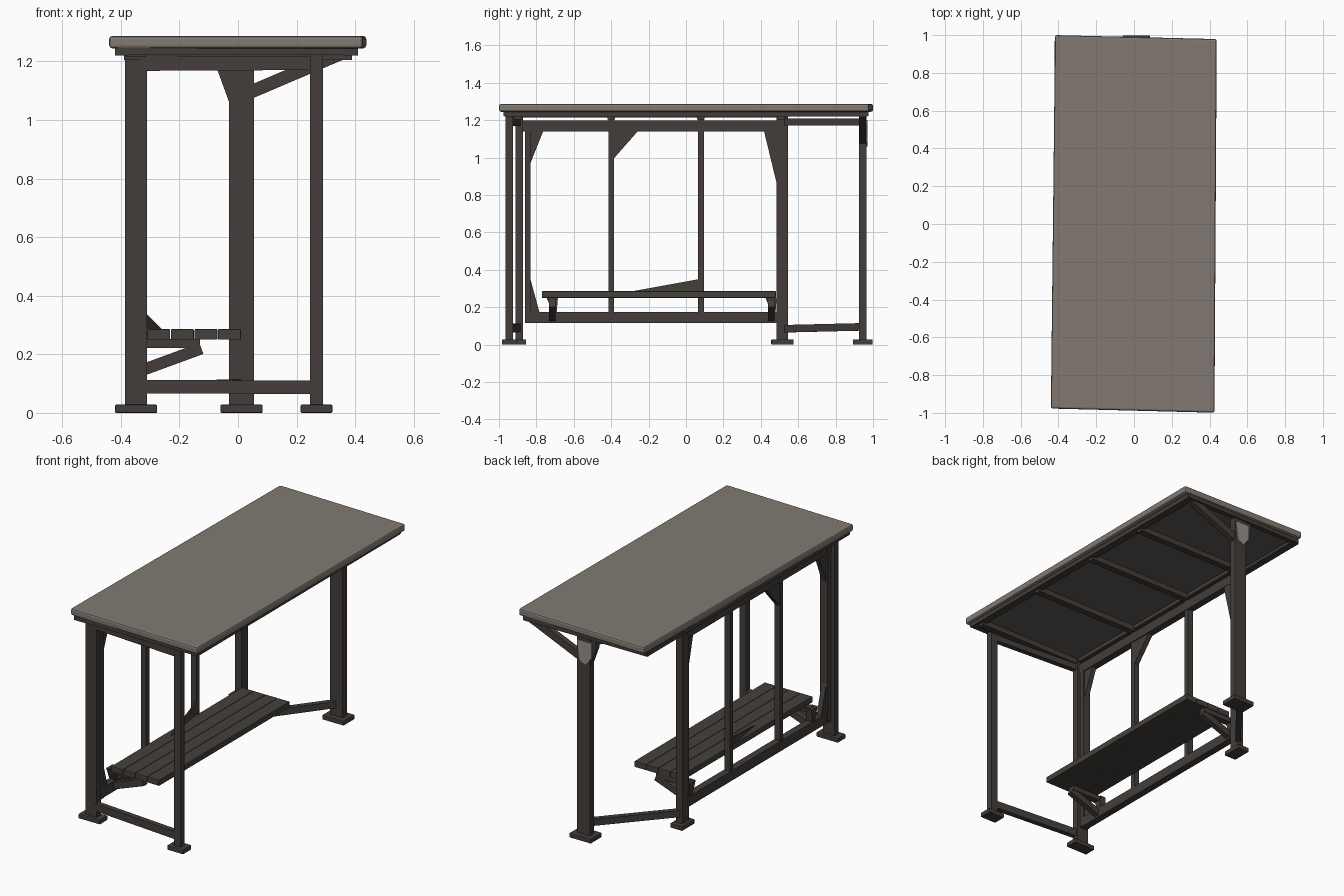
import bpy
from mathutils import Vector

cube = bpy.data.objects.get("Cube")
if cube:
    bpy.data.objects.remove(cube, do_unlink=True)


def make_material(name, rgb):
    mat = bpy.data.materials.new(name)
    mat.use_nodes = True
    mat.diffuse_color = (*rgb, 1)
    mat.node_tree.nodes["Principled BSDF"].inputs["Base Color"].default_value = (*rgb, 1)
    return mat


ROOF = make_material("weathered_roof", (0.225, 0.195, 0.17))
FRAME = make_material("dark_timber", (0.057, 0.048, 0.042))
SEAT = make_material("bench_timber", (0.060, 0.053, 0.046))
LINING = make_material("roof_lining", (0.115, 0.103, 0.09))
PATCH = make_material("bare_patch", (0.30, 0.29, 0.28))


def prism(name, ring, offset, mat, bevel=0.0):
    """Extrude a flat ring of points along an offset."""
    n = len(ring)
    a = [Vector(p) for p in ring]
    verts = a + [p + Vector(offset) for p in a]
    normal = (a[1] - a[0]).cross(a[2] - a[0])
    faces = [list(range(n))[::-1], list(range(n, 2 * n))]
    faces += [[i, (i + 1) % n, (i + 1) % n + n, i + n] for i in range(n)]
    if normal.dot(Vector(offset)) < 0:
        faces = [f[::-1] for f in faces]
    mesh = bpy.data.meshes.new(name)
    mesh.from_pydata(verts, [], faces)
    mesh.materials.append(mat)
    obj = bpy.data.objects.new(name, mesh)
    bpy.context.collection.objects.link(obj)
    if bevel:
        mod = obj.modifiers.new("soft_edges", "BEVEL")
        mod.width = bevel
        mod.segments = 2
    return obj


def box(name, x, y, z, mat=FRAME, bevel=0.0):
    ring = [(x[0], y[0], z[0]), (x[1], y[0], z[0]), (x[1], y[1], z[0]), (x[0], y[1], z[0])]
    return prism(name, ring, (0, 0, z[1] - z[0]), mat, bevel)


def beam(name, p, q, width, height, mat=FRAME):
    """Square-cut bar between two points."""
    p, q = Vector(p), Vector(q)
    side = (q - p).cross(Vector((0, 0, 1))).normalized()
    up = side.cross(q - p).normalized()
    s, u = side * width / 2, up * height / 2
    return prism(name, [p - s - u, p + s - u, p + s + u, p - s + u], q - p, mat)


def gusset(name, points, x, thick=0.03):
    """Triangular plate in the plane of the rear wall."""
    return prism(name, [(x - thick / 2, y, z) for y, z in points], (thick, 0, 0), FRAME)


# Roof slab, lining and the framing below it
prism("roof_slab", [(-0.440, -0.977, 1.245), (0.426, -0.999, 1.245),
                    (0.438, 0.979, 1.245), (-0.418, 1.0, 1.245)], (0, 0, 0.042), ROOF, 0.010)
box("roof_lining", (-0.40, 0.40), (-0.95, 0.95), (1.238, 1.246), LINING)
for name, x in (("eave_beam_rear", -0.40), ("eave_beam_open", 0.385)):
    box(name, (x - 0.02, x + 0.025), (-0.97, 0.97), (1.220, 1.247))
for name, y in (("eave_beam_front", -0.96), ("eave_beam_back", 0.96)):
    box(name, (-0.41, 0.41), (y - 0.015, y + 0.015), (1.222, 1.247))
box("wall_plate", (-0.385, -0.315), (-0.93, 0.54), (1.215, 1.245))
for i, y in enumerate((-0.90, -0.40, 0.08, 0.51)):
    box(f"rafter_{i + 1}", (-0.39, 0.39), (y - 0.02, y + 0.02), (1.205, 1.245))

# Posts and foot plates: centre, half widths, foot half widths
posts = {
    "front_wall": (-0.348, -0.892, 0.038, 0.020, 0.072, 0.037),
    "front_open": (0.268, -0.945, 0.022, 0.020, 0.054, 0.040),
    "back_wall": (-0.337, 0.515, 0.021, 0.031, 0.040, 0.060),
    "back_end": (0.012, 0.945, 0.043, 0.020, 0.072, 0.053),
}
for name, (x, y, w, d, fw, fd) in posts.items():
    box(name + "_post", (x - w, x + w), (y - d, y + d), (0.02, 1.24))
    box(name + "_foot", (x - fw, x + fw), (y - fd, y + fd), (0, 0.028), FRAME, 0.004)

# Rear wall frame
X = -0.343
box("wall_bottom_rail", (X - 0.022, X + 0.022), (-0.86, 0.49), (0.115, 0.175))
box("wall_top_rail", (X - 0.022, X + 0.022), (-0.90, 0.49), (1.14, 1.198))
box("wall_side_stile", (X - 0.025, X + 0.025), (-0.862, -0.832), (0.115, 1.198))
for i, y in enumerate((-0.40, 0.08)):
    box(f"mullion_{i + 1}", (X - 0.018, X + 0.018), (y - 0.015, y + 0.015), (0.15, 1.22))

# Wall gussets
gusset("gusset_front_top", [(-0.84, 0.95), (-0.84, 1.15), (-0.76, 1.15)], X)
gusset("gusset_front_bottom", [(-0.84, 0.38), (-0.84, 0.16), (-0.78, 0.16)], X)
gusset("gusset_mullion", [(-0.39, 0.99), (-0.39, 1.15), (-0.25, 1.15)], X)
gusset("gusset_back_top", [(0.49, 0.84), (0.49, 1.15), (0.415, 1.15)], X + 0.01, 0.02)

# Loose board slumped from the mullion onto the bench
prism("loose_board", [(-0.335, 0.08, 0.352), (-0.325, 0.08, 0.285), (-0.265, -0.30, 0.283)],
      (0.008, 0, 0), FRAME)

# Front rails and the angled rear rails
beam("front_bottom_rail", (-0.32, -0.90, 0.09), (0.26, -0.945, 0.087), 0.032, 0.046)
beam("front_top_rail", (-0.33, -0.90, 1.192), (0.285, -0.945, 1.195), 0.032, 0.048)
beam("angled_bottom_rail", (-0.335, 0.53, 0.085), (0.0, 0.94, 0.095), 0.032, 0.04)
beam("angled_top_rail", (-0.335, 0.53, 1.19), (0.0, 0.94, 1.19), 0.032, 0.038)

# Roof braces at the end post
beam("end_brace", (0.03, 0.945, 1.09), (0.37, 0.945, 1.235), 0.034, 0.045)
prism("end_bracket", [(-0.03, 0.93, 1.06), (-0.07, 0.93, 1.17),
                      (-0.07, 0.93, 1.24), (-0.03, 0.93, 1.24)], (0, 0.03, 0), FRAME)
prism("bare_wood_patch", [(-0.045, 0.965, 1.20), (-0.045, 0.965, 1.11), (-0.005, 0.965, 1.06),
                          (0.035, 0.965, 1.08), (0.05, 0.965, 1.20)], (0, 0.006, 0), PATCH)

# Bench slats
for i in range(4):
    x = -0.31 + i * 0.0805
    box(f"bench_slat_{i + 1}", (x, x + 0.0785), (-0.77, 0.48), (0.25, 0.286), SEAT, 0.003)
# Bench brackets
for name, y in (("front", -0.715), ("back", 0.455)):
    box(f"bench_{name}_arm", (X, -0.13), (y - 0.02, y + 0.02), (0.222, 0.252))
    beam(f"bench_{name}_strut", (X, y, 0.14), (-0.125, y, 0.22), 0.034, 0.04)
    gusset(f"bench_{name}_plate", [(y - 0.03, 0.25), (y + 0.03, 0.25), (y + 0.02, 0.13)], X, 0.04)
